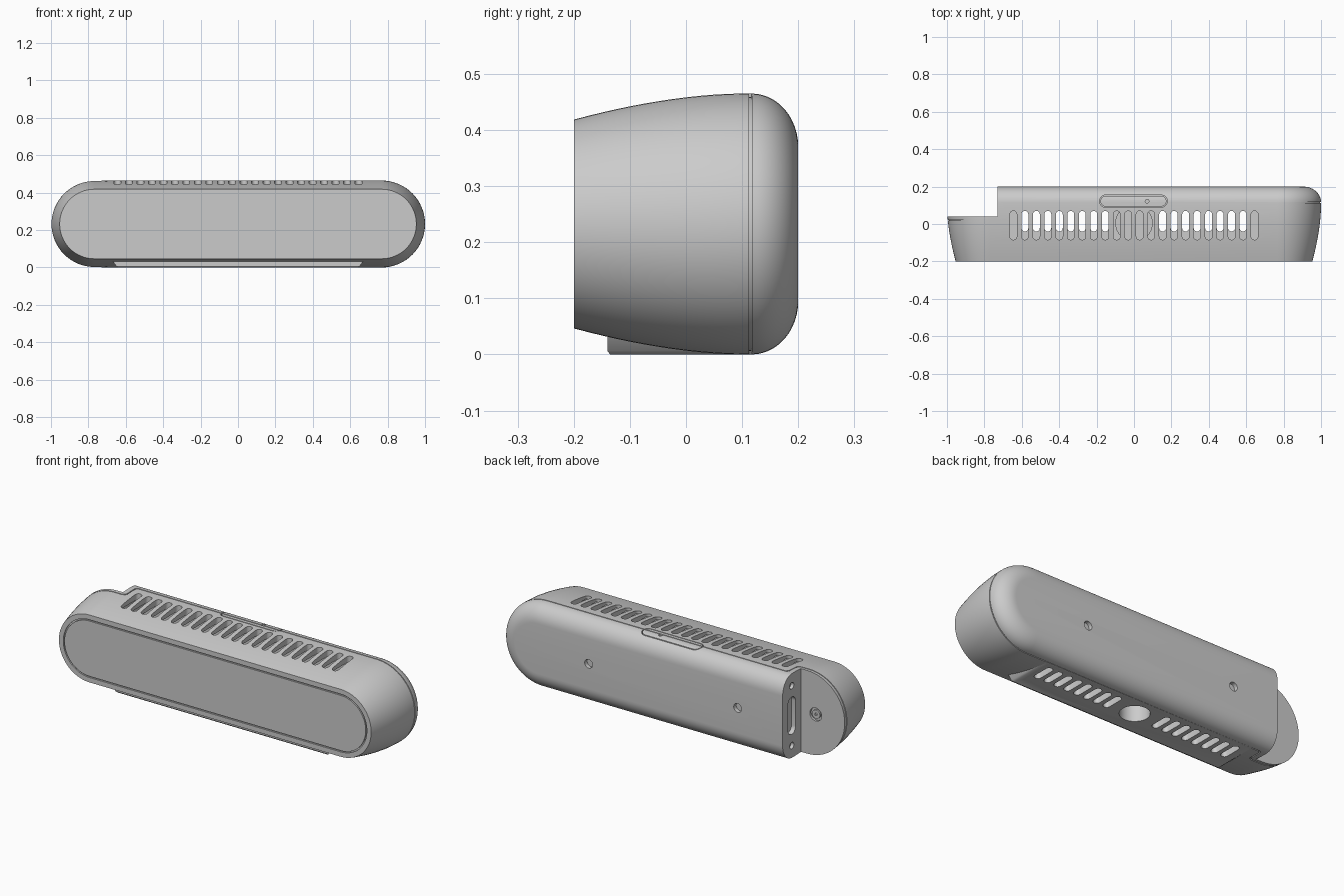
import bpy, bmesh
from math import sin, cos, pi, sqrt, radians

if "Cube" in bpy.data.objects:
    bpy.data.objects.remove(bpy.data.objects["Cube"])

R, CZ, HALF = 0.2325, 0.2325, 0.7675   # end radius, centre height, half straight length


def stadium(c, r, n=32):
    """Pill outline: two half circles with centres at +c and -c along u."""
    right = [(c + r * cos(a), r * sin(a)) for a in [-pi / 2 + pi * i / n for i in range(n + 1)]]
    return right + [(-u, -v) for u, v in right]


def circle(r, n=32):
    return [(r * cos(2 * pi * i / n), r * sin(2 * pi * i / n)) for i in range(n)]


def loft(name, rings):
    bm = bmesh.new()
    rows = [[bm.verts.new(p) for p in ring] for ring in rings]
    n = len(rows[0])
    for a, b in zip(rows, rows[1:]):
        for i in range(n):
            j = (i + 1) % n
            bm.faces.new((a[i], a[j], b[j], b[i]))
    bm.faces.new(rows[0])
    bm.faces.new(rows[-1])
    bmesh.ops.recalc_face_normals(bm, faces=bm.faces)
    mesh = bpy.data.meshes.new(name)
    bm.to_mesh(mesh)
    bm.free()
    ob = bpy.data.objects.new(name, mesh)
    bpy.context.collection.objects.link(ob)
    return ob


def prism(name, outline, place, lo, hi):
    """Extrude an outline from lo to hi; place maps (u, v, w) to a point."""
    return loft(name, [[place(u, v, w) for u, v in outline] for w in (lo, hi)])


def box(name, x0, x1, y0, y1, z0, z1):
    return prism(name, [(x0, y0), (x1, y0), (x1, y1), (x0, y1)], lambda u, v, w: (u, v, w), z0, z1)


def cut(ob, cutter, keep=False):
    cutter.hide_render = True
    m = ob.modifiers.new("cut", 'BOOLEAN')
    m.operation, m.solver, m.object = 'DIFFERENCE', 'EXACT', cutter
    bpy.context.view_layer.objects.active = ob
    bpy.ops.object.modifier_apply(modifier=m.name)
    if not keep:
        bpy.data.objects.remove(cutter)


def smooth(ob):
    bpy.ops.object.select_all(action='DESELECT')
    ob.select_set(True)
    bpy.context.view_layer.objects.active = ob
    bpy.ops.object.shade_smooth_by_angle(angle=radians(32))


def join(name, obs):
    bpy.ops.object.select_all(action='DESELECT')
    for o in obs:
        o.select_set(True)
    bpy.context.view_layer.objects.active = obs[0]
    bpy.ops.object.join()
    obs[0].name = name
    return obs[0]


def shell(name, profile, extra=0.0):
    return loft(name, [[(u, y, CZ + v) for u, v in stadium(HALF, R - off - extra)]
                       for off, y in profile])


# Side curve of the casing: (inset from the widest outline, y)
sides = [(0.0465 * ((0.1 - y) / 0.3) ** 1.75, y) for y in [-0.2 + 0.3 * i / 12 for i in range(13)]]
sides.append((0.0, 0.117))
dome = [(0.095 * (1 - cos(pi / 2 * i / 12)), 0.117 + 0.083 * sin(pi / 2 * i / 12)) for i in range(1, 13)]
panel_groove = [(0.08, -0.2), (0.08, -0.192), (0.073, -0.192), (0.073, -0.2)]

# Casing, with the front panel groove in its profile
body = shell("casing", panel_groove + sides + dome)

# Parting line between front and rear shells, stepping forward at the left end
path = [(-1.1, 0.02), (-0.725, 0.02), (-0.71, 0.024), (-0.702, 0.035), (-0.7, 0.1),
        (-0.69, 0.113), (1.1, 0.115)]
d = 0.0025
strip = [(x + d, y - d) for x, y in path] + [(x - d, y + d) for x, y in reversed(path)]
seam = prism("seam_cutter", strip, lambda u, v, w: (u, v, w), -0.1, 0.6)
cut(seam, shell("seam_core", sides + dome, 0.006))
cut(body, seam)

# Stepped notch at the left rear
cut(body, box("notch_cutter", -1.2, -0.73, 0.04, 0.3, -0.1, 0.6))

# Hollow interior
cut(body, box("cavity_cutter", -0.69, 0.69, -0.13, 0.165, 0.035, 0.43))

# Foot plate
foot = loft("foot", [[(x * s, y, z) for x, y in ((-1, y0), (1, y0), (1, 0.115), (-1, 0.115))]
                     for s, y0, z in ((0.64, -0.135, 0.0), (0.65, -0.14, 0.006), (0.67, -0.14, 0.0345))])

# Tripod mount boss
MY = 0.005
boss = prism("mount_boss", circle(0.1), lambda u, v, w: (u, MY + v, w), 0.01, 0.16)
for ob in (body, foot, boss):
    cut(ob, prism("mount_cutter", circle(0.075), lambda u, v, w: (u, MY + v, w), -0.1, 0.13))


# Vent slots on top and underneath
def slots(name, xs, y0, y1, z0, z1, w=0.0185):
    h, m = (y1 - y0) / 2 - w, (y0 + y1) / 2
    return join(name, [prism("slot", stadium(h, w, 8), lambda u, v, z, x=x: (x + v, m + u, z), z0, z1)
                       for x in xs])


xs = [-0.645 + 0.0614 * i for i in range(22)]
cut(body, slots("top_vents", xs, -0.085, 0.07, 0.39, 0.6))
low = slots("bottom_vents", [x for x in xs if 0.13 < abs(x) < 0.6], -0.04, 0.08, -0.1, 0.08)
cut(body, low, True)
cut(foot, low)


# Button outline and indicator hole on top
def top(u, v, w):
    return (u - 0.003, v + 0.122, w)


ring = prism("button_ring", stadium(0.148, 0.033, 16), top, 0.445, 0.5)
cut(ring, prism("button_core", stadium(0.148, 0.0285, 16), top, 0.4, 0.6))
cut(body, ring)
cut(body, prism("light_hole", circle(0.01, 16), lambda u, v, w: (0.07 + u, 0.122 + v, w), 0.445, 0.5))

# Two mounting holes in the back
for x in (-0.455, 0.455):
    cut(body, prism("back_hole", circle(0.024), lambda u, v, w: (x + u, w, CZ + v), 0.178, 0.25))

# Connector slot and two screw recesses in the step wall
cut(body, prism("port_cutter", stadium(0.07, 0.033, 12), lambda u, v, w: (w, 0.12 + v, CZ + u), -0.76, -0.705))
for s in (-1, 1):
    cut(body, prism("screw_hole", circle(0.018, 20), lambda u, v, w: (w, 0.12 + v, CZ + s * 0.165 + u), -0.76, -0.712))

# Screw on the end plate
cut(body, prism("screw_recess", circle(0.036), lambda u, v, w: (-0.82 + u, w, CZ + v), 0.028, 0.06))
screw = prism("end_screw", circle(0.024), lambda u, v, w: (-0.82 + u, w, CZ + v), 0.02, 0.038)
cut(screw, prism("screw_socket", circle(0.008, 6), lambda u, v, w: (-0.82 + u, w, CZ + v), 0.03, 0.06))

for ob in (body, foot, boss, screw):
    smooth(ob)
